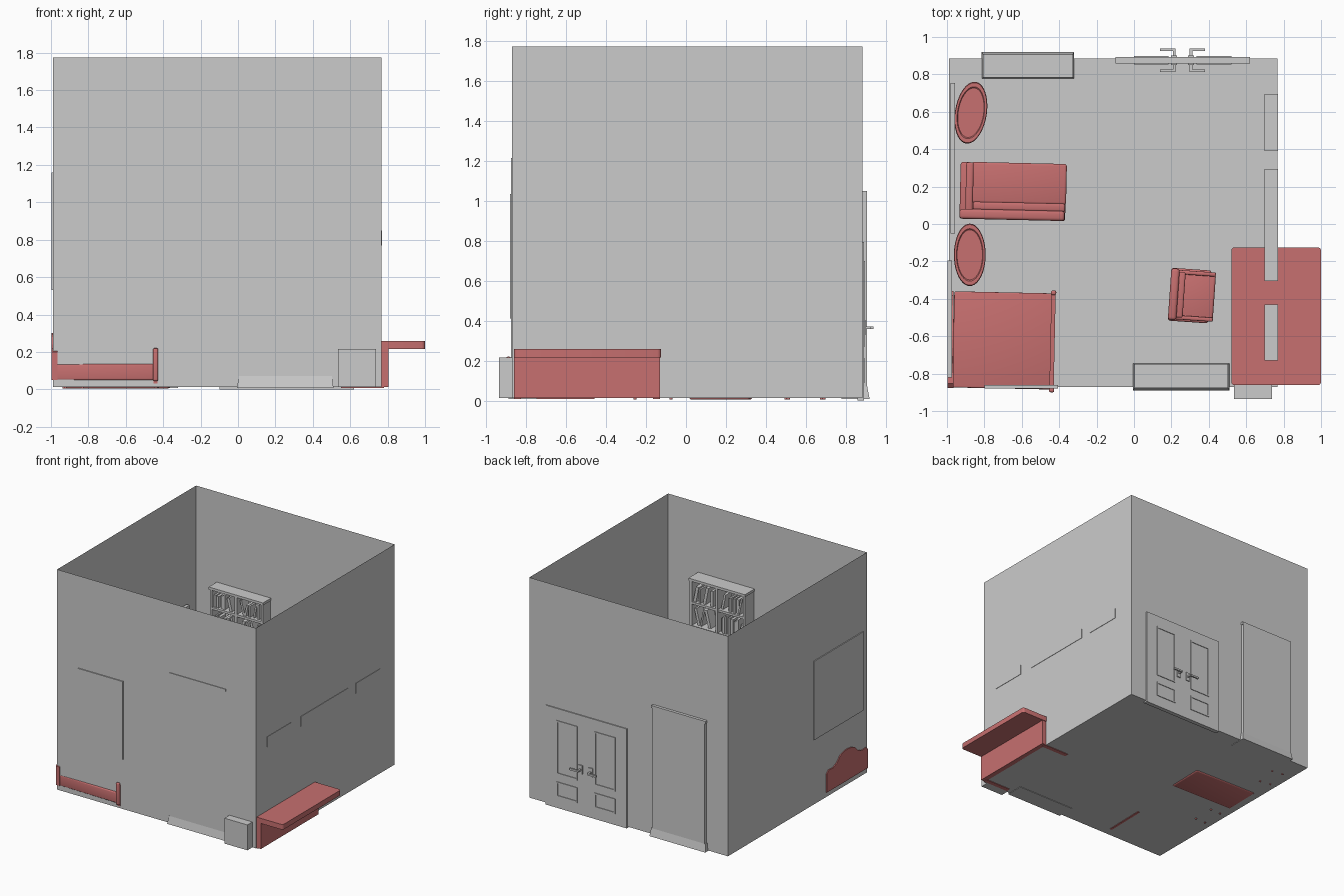
import bpy, bmesh, math, random
from mathutils import Matrix, Vector

if "Cube" in bpy.data.objects:
    bpy.data.objects.remove(bpy.data.objects["Cube"])

random.seed(4)
RED = bpy.data.materials.new("red_wood")
RED.diffuse_color = (0.57, 0.16, 0.16, 1)
RED.use_nodes = True
RED.node_tree.nodes["Principled BSDF"].inputs["Base Color"].default_value = RED.diffuse_color


def finish(name, bm, mat=None, smooth=False):
    bmesh.ops.recalc_face_normals(bm, faces=bm.faces)
    me = bpy.data.meshes.new(name)
    bm.to_mesh(me)
    bm.free()
    ob = bpy.data.objects.new(name, me)
    bpy.context.collection.objects.link(ob)
    if mat:
        me.materials.append(mat)
    if smooth:
        bpy.context.view_layer.objects.active = ob
        ob.select_set(True)
        bpy.ops.object.shade_smooth_by_angle(angle=math.radians(35))
        ob.select_set(False)
    return ob


def add_box(bm, x, y, z, tilt=0):
    c = Vector((sum(x) / 2, sum(y) / 2, sum(z) / 2))
    m = Matrix.Translation(c) @ Matrix.Rotation(tilt, 4, 'Y')
    m = m @ Matrix.Diagonal((x[1] - x[0], y[1] - y[0], z[1] - z[0], 1))
    return bmesh.ops.create_cube(bm, size=1, matrix=m)["verts"]


def box(name, x, y, z, mat=None, bevel=0, vertical_only=False):
    bm = bmesh.new()
    add_box(bm, x, y, z)
    if bevel:
        edges = [e for e in bm.edges if not vertical_only
                 or abs(e.verts[0].co.z - e.verts[1].co.z) > 1e-4]
        bmesh.ops.bevel(bm, geom=edges, offset=bevel, segments=3, profile=0.5, affect='EDGES')
    return finish(name, bm, mat, bevel > 0)


def extrude_yz(name, pts, x0, x1, mat=None):
    bm = bmesh.new()
    f = bm.faces.new([bm.verts.new((x0, y, z)) for y, z in pts])
    r = bmesh.ops.extrude_face_region(bm, geom=[f])
    bmesh.ops.translate(bm, vec=(x1 - x0, 0, 0),
                        verts=[v for v in r["geom"] if isinstance(v, bmesh.types.BMVert)])
    return finish(name, bm, mat)


def turn(obs, cx, cy, deg):
    m = (Matrix.Translation((cx, cy, 0)) @ Matrix.Rotation(math.radians(deg), 4, 'Z')
         @ Matrix.Translation((-cx, -cy, 0)))
    for o in obs:
        o.data.transform(m)


# Room shell: floor and four thin walls, open at the top
bm = bmesh.new()
add_box(bm, (-0.99, 0.768), (-0.872, 0.884), (0.012, 1.773))
bmesh.ops.delete(bm, geom=[f for f in bm.faces if f.calc_center_median().z > 1.7], context='FACES_ONLY')
finish("room_walls", bm)

# Wall pictures, board and shelves
box("front_picture", (-0.80, -0.405), (-0.88, -0.86), (0.41, 1.035))
box("left_picture", (-0.997, -0.972), (-0.82, -0.195), (0.53, 1.16))
box("left_board", (-0.982, -0.957), (-0.05, 0.755), (0.42, 0.875))
for i, y in enumerate([(-0.73, -0.43), (-0.305, 0.295), (0.39, 0.695)]):
    box(f"wall_shelf_{i}", (0.697, 0.771), y, (0.77, 0.85))


# Bookcase, built with its front towards -y and its back at y = 0
def bookcase(name, w, d, h, rows, move):
    t, base = 0.018, 0.07
    bm = bmesh.new()
    add_box(bm, (-w / 2 + .006, w / 2 - .006), (-0.012, 0), (base, h))
    for x in (-w / 2 + .006, -t / 2 - .006, w / 2 - t - .006):
        add_box(bm, (x, x + t), (-d + .008, 0), (base, h))
    step = (h - base - t) / rows
    for i in range(rows + 1):
        z = base + i * step
        add_box(bm, (-w / 2 + .008, w / 2 - .008), (-d + .01, 0), (z, z + t))
    add_box(bm, (-w / 2, w / 2), (-d, 0), (h - 0.02, h))
    # flared plinth
    vs = add_box(bm, (-w / 2, w / 2), (-d, 0.0), (0.008, base))
    for v in vs:
        if v.co.z < 0.03:
            v.co.x *= 1.03
            v.co.y += 0.012 if v.co.y > -0.01 else -0.004
    case = finish(name, bm)
    # rows of books, some leaning
    bm = bmesh.new()
    for i in range(rows):
        z = base + i * step + t
        for s in (-1, 1):
            x = -w / 2 + 0.03 if s < 0 else 0.018
            end = x + w / 2 - 0.05
            while x < end - 0.035:
                bw, bh = random.uniform(.012, .024), (step - t) * random.uniform(.6, .85)
                tilt = random.choice((0, 0, 0.2, -0.25))
                pad = abs(tilt) * bh * 0.45
                x += pad
                if x + bw + pad > end:
                    break
                add_box(bm, (x, x + bw), (-d * random.uniform(.7, .85), -0.014), (z, z + bh), tilt)
                x += bw + pad + random.choice((0.001, 0.001, 0.02))
    books = finish(name + "_books", bm)
    for o in (case, books):
        o.data.transform(move)


bookcase("back_bookcase", 0.48, 0.125, 1.05, 6, Matrix.Translation((-0.567, 0.907, 0)))
bookcase("front_bookcase", 0.50, 0.128, 1.215, 6,
         Matrix.Translation((0.253, -0.877, 0)) @ Matrix.Rotation(math.pi, 4, 'Z'))

# Double door with framed panels and lever handles on both sides
MID = 0.26
box("door_slab", (-0.10, 0.62), (0.858, 0.892), (0, 0.795))
for s in (-1, 1):
    bm = bmesh.new()
    a, b = sorted((MID + s * 0.075, MID + s * 0.26))
    for z0, z1 in ((0.09, 0.21), (0.27, 0.70)):
        for x, z in (((a, b), (z0, z0 + .012)), ((a, b), (z1 - .012, z1)),
                     ((a, a + .012), (z0, z1)), ((b - .012, b), (z0, z1))):
            add_box(bm, x, (0.853, 0.897), z)
    finish("door_moulding", bm)
    bm = bmesh.new()
    p = MID + s * 0.045
    q = MID + s * 0.12
    for side in (-1, 1):
        y0, y1 = sorted((0.875, 0.875 + side * 0.062))
        add_box(bm, (p - .007, p + .007), (y0, y1), (0.358, 0.372))
        y2 = 0.875 + side * 0.056
        add_box(bm, tuple(sorted((p, q))), (y2 - .007, y2 + .007), (0.358, 0.372))
        y3 = 0.875 + side * 0.02
        add_box(bm, (p - .016, p + .016), (y3 - .005, y3 + .005), (0.33, 0.40))
    finish("door_handle", bm)

# Desk and the drawer box beneath it
box("desk_top", (0.52, 1.0), (-0.862, -0.125), (0.217, 0.258), RED, 0.018, True)
box("desk_back_panel", (0.765, 0.805), (-0.86, -0.13), (0.012, 0.218), RED)
for y in (-0.86, -0.165):
    box("desk_side_panel", (0.55, 0.78), (y, y + 0.035), (0.008, 0.218), RED)
box("drawer_box", (0.535, 0.738), (-0.935, -0.60), (0.012, 0.215))

# Bed: curved headboard and footboard, mattress and legs
yc = -0.617
half = [(0.26, 0.20), (0.235, 0.222), (0.18, 0.218), (0.13, 0.24), (0.09, 0.28), (0.045, 0.295), (0, 0.30)]
top = [(yc + a, z) for a, z in half] + [(yc - a, z) for a, z in half[-2::-1]]
bed = [extrude_yz("headboard", [(yc - .26, 0.05)] + [(yc + .26, 0.05)] + top, -0.998, -0.964, RED),
       box("mattress", (-0.966, -0.435), (yc - .257, yc + .257), (0.05, 0.135), RED, 0.008),
       box("footboard", (-0.447, -0.424), (yc - .25, yc + .25), (0.03, 0.20), RED),
       box("footboard_base", (-0.445, -0.426), (yc - .17, yc + .17), (0.008, 0.05), RED)]
for y in (yc - 0.26, yc + 0.26):
    bed.append(box("footboard_post", (-0.449, -0.421), (y - .012, y + .012), (0.045, 0.22), RED, 0.008))
turn(bed[1:], -0.96, yc, -1.2)

# Sofa with a low back and one arm
sofa = [box("sofa_base", (-0.93, -0.365), (0.022, 0.325), (0.005, 0.08), RED, 0.012),
        box("sofa_seat", (-0.87, -0.362), (0.11, 0.327), (0.07, 0.125), RED, 0.012),
        box("sofa_back", (-0.93, -0.368), (0.022, 0.075), (0.05, 0.24), RED, 0.015),
        box("sofa_cushion", (-0.86, -0.366), (0.07, 0.115), (0.11, 0.225), RED, 0.012),
        box("sofa_arm", (-0.90, -0.86), (0.03, 0.325), (0.05, 0.175), RED, 0.012)]
turn(sofa, -0.648, 0.175, -1.3)

# Small chair facing the desk
chair = [box("chair_base", (0.19, 0.405), (-0.525, -0.242), (0.015, 0.075), RED, 0.012),
         box("chair_seat", (0.25, 0.43), (-0.505, -0.262), (0.07, 0.12), RED, 0.012),
         box("chair_back", (0.19, 0.235), (-0.52, -0.245), (0.05, 0.25), RED, 0.015),
         box("chair_cushion", (0.23, 0.268), (-0.505, -0.26), (0.11, 0.23), RED, 0.01)]
for y in (-0.515, -0.273):
    chair.append(box("chair_arm", (0.22, 0.43), (y, y + 0.022), (0.05, 0.155), RED, 0.008))
turn(chair, 0.31, -0.383, -4)


# Oval side tables with a raised rim and four legs
def oval_table(cx, cy, deg, h=0.15):
    bm = bmesh.new()
    rings = []
    for r, z in ((0.85, h - .03), (0.97, h - .028), (1, h - .012), (0.97, h), (0.84, h), (0.8, h - .005)):
        rings.append([bm.verts.new((cx + 0.085 * r * math.cos(a), cy + 0.167 * r * math.sin(a), z))
                      for a in (k * math.tau / 40 for k in range(40))])
    for p, q in zip(rings, rings[1:]):
        for k in range(40):
            bm.faces.new((p[k], p[(k + 1) % 40], q[(k + 1) % 40], q[k]))
    bm.faces.new(rings[0])
    bm.faces.new(rings[-1])
    parts = [finish("oval_table_top", bm, RED, True)]
    bm = bmesh.new()
    for sx in (-1, 1):
        for sy in (-1, 1):
            bmesh.ops.create_cone(bm, cap_ends=True, segments=12, radius1=0.007, radius2=0.012, depth=h - .03,
                                  matrix=Matrix.Translation((cx + sx * .045, cy + sy * .09, .005 + (h - .03) / 2)))
    parts.append(finish("oval_table_legs", bm, RED, True))
    turn(parts, cx, cy, deg)


oval_table(-0.872, 0.595, -9)
oval_table(-0.878, -0.165, 0)
